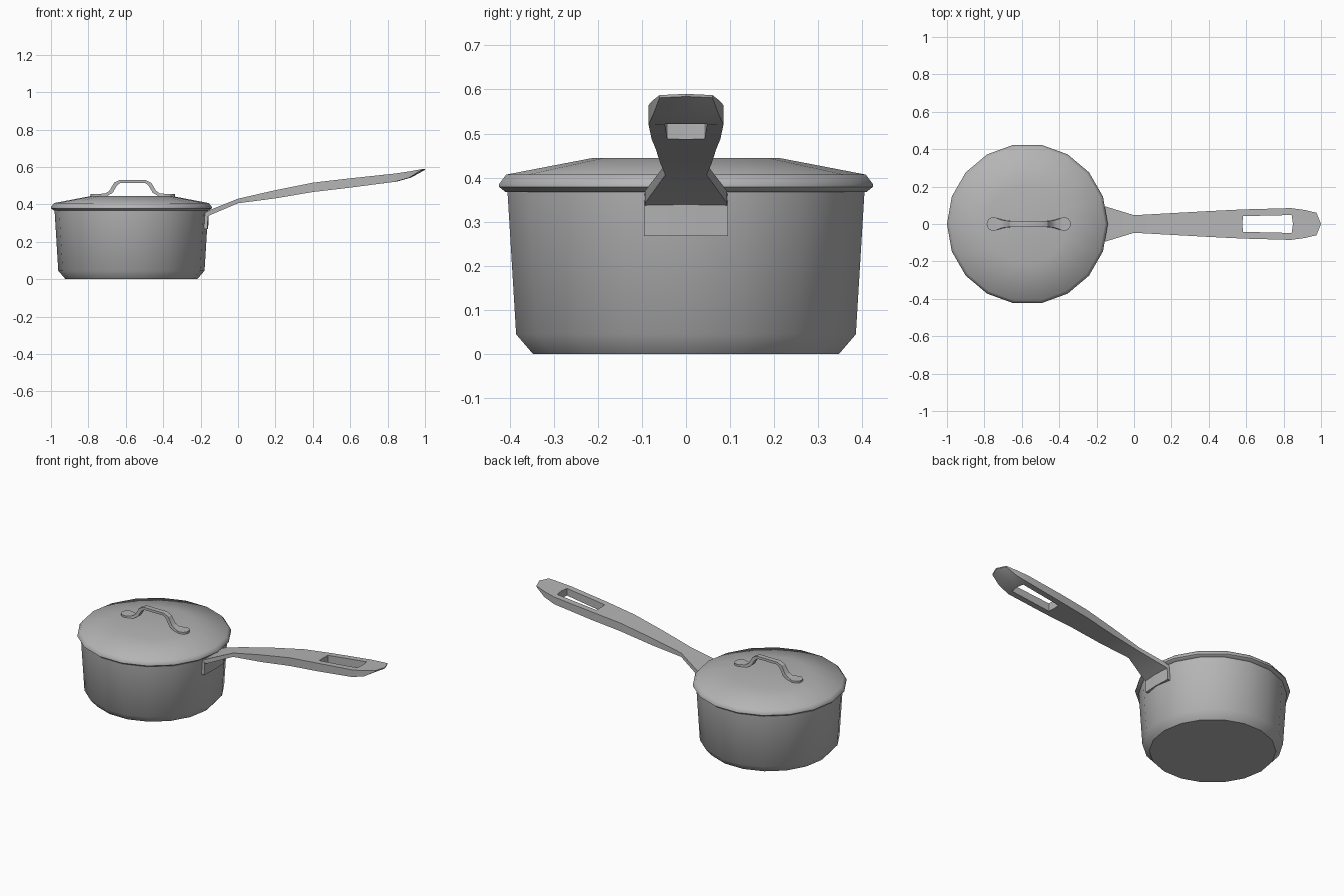
import bpy, bmesh, math

if "Cube" in bpy.data.objects:
    bpy.data.objects.remove(bpy.data.objects["Cube"])

CX = -0.57      # centre of the pot
SIDES = 18

steel = bpy.data.materials.new("dark_grey")
steel.diffuse_color = (0.46, 0.46, 0.46, 1)
steel.use_nodes = True
steel.node_tree.nodes["Principled BSDF"].inputs["Base Color"].default_value = steel.diffuse_color


def finish(bm, name, angle=30):
    bmesh.ops.recalc_face_normals(bm, faces=bm.faces)
    me = bpy.data.meshes.new(name)
    bm.to_mesh(me)
    bm.free()
    me.shade_smooth()
    me.set_sharp_from_angle(angle=math.radians(angle))
    me.materials.append(steel)
    ob = bpy.data.objects.new(name, me)
    bpy.context.collection.objects.link(ob)
    return ob


def lathe(name, profile, x=CX, sides=SIDES, angle=30):
    """Closed solid of revolution; both profile ends are capped."""
    bm = bmesh.new()
    rings = []
    for r, z in profile:
        rings.append([bm.verts.new((x + r * math.cos(2 * math.pi * i / sides),
                                    r * math.sin(2 * math.pi * i / sides), z))
                      for i in range(sides)])
    for a, b in zip(rings, rings[1:]):
        for i in range(sides):
            j = (i + 1) % sides
            bm.faces.new((a[i], a[j], b[j], b[i]))
    bm.faces.new(rings[0])
    bm.faces.new(rings[-1])
    return finish(bm, name, angle)


def ribbon(name, sections, hole=None):
    """Slab lofted from sections (top x, z, bottom x, z, half width, inner
    half width, bow); 'hole' is the index of the span left open in the middle."""
    bm = bmesh.new()
    top, bot = [], []
    for xt, zt, xb, zb, w, h, bow in sections:
        cols = [(y, bow * abs(y) / w) for y in (-w, -h, 0, h, w)]
        top.append([bm.verts.new((xt - b, y, zt - 0.12 * b)) for y, b in cols])
        bot.append([bm.verts.new((xb - b, y, zb - 0.12 * b)) for y, b in cols])
    for s in range(len(sections) - 1):
        for c in range(4):
            if s == hole and c in (1, 2):
                continue
            for g in (top, bot):
                bm.faces.new((g[s][c], g[s + 1][c], g[s + 1][c + 1], g[s][c + 1]))
        rims = [(s, 0, s + 1, 0), (s, 4, s + 1, 4)]
        if s == hole:
            rims += [(s, 1, s + 1, 1), (s, 3, s + 1, 3)]
            rims += [(e, c, e, c + 1) for e in (s, s + 1) for c in (1, 2)]
        for a, b, c, d in rims:
            bm.faces.new((top[a][b], top[c][d], bot[c][d], bot[a][b]))
    for e in (0, -1):
        for c in range(4):
            bm.faces.new((top[e][c], top[e][c + 1], bot[e][c + 1], bot[e][c]))
    return finish(bm, name)


# Pot body with hollow inside; the lower bevel is shaded smoothly
lathe("pot", [(0.352, 0), (0.391, 0.045), (0.411, 0.37), (0.400, 0.37),
              (0.380, 0.05), (0.345, 0.012)], angle=43)

# Lid with overhanging rim and shallow cone
lathe("lid", [(0.385, 0.366), (0.416, 0.368), (0.430, 0.379), (0.430, 0.386),
              (0.414, 0.407), (0.213, 0.445)], angle=43)

# Lid grip: half arch mirrored about the pot centre, with round feet
half = [(0.07, 0.53, 0.066, 0.515, 0.015), (0.10, 0.515, 0.085, 0.50, 0.016),
        (0.125, 0.472, 0.107, 0.462, 0.018), (0.145, 0.459, 0.135, 0.446, 0.021),
        (0.175, 0.456, 0.170, 0.444, 0.032)]
arch = [(CX + 0.007 + s * a, b, CX + 0.007 + s * c, d, w, w * 0.5, 0)
        for s, pts in ((-1, half[::-1]), (1, half)) for a, b, c, d, w in pts]
ribbon("lid_grip", arch)
for s, side in ((-1, "left"), (1, "right")):
    lathe("grip_foot_" + side, [(0.037, 0.443), (0.037, 0.456)],
          CX + 0.007 + s * 0.188, 14)

# Long handle: x, top z, bottom z, half width, slot half width, bow
rows = [(-0.20, 0.345, 0.320, 0.095, 0.050, 0), (-0.15, 0.370, 0.342, 0.093, 0.048, 0),
        (0.00, 0.430, 0.406, 0.047, 0.025, 0), (0.20, 0.476, 0.432, 0.058, 0.030, 0),
        (0.40, 0.516, 0.466, 0.069, 0.036, 0), (0.58, 0.537, 0.487, 0.078, 0.042, -0.005),
        (0.85, 0.566, 0.522, 0.085, 0.048, 0.012), (0.925, 0.577, 0.543, 0.075, 0.045, 0.012),
        (1.00, 0.590, 0.584, 0.060, 0.030, 0.024)]
ribbon("handle", [(x, zt, x, zb, w, h, b) for x, zt, zb, w, h, b in rows], hole=5)

# Mounting plate on the pot wall, below the handle
ribbon("handle_plate", [(-0.20, 0.348, -0.20, 0.268, 0.095, 0.05, 0),
                        (-0.156, 0.348, -0.160, 0.268, 0.095, 0.05, 0.004)])
